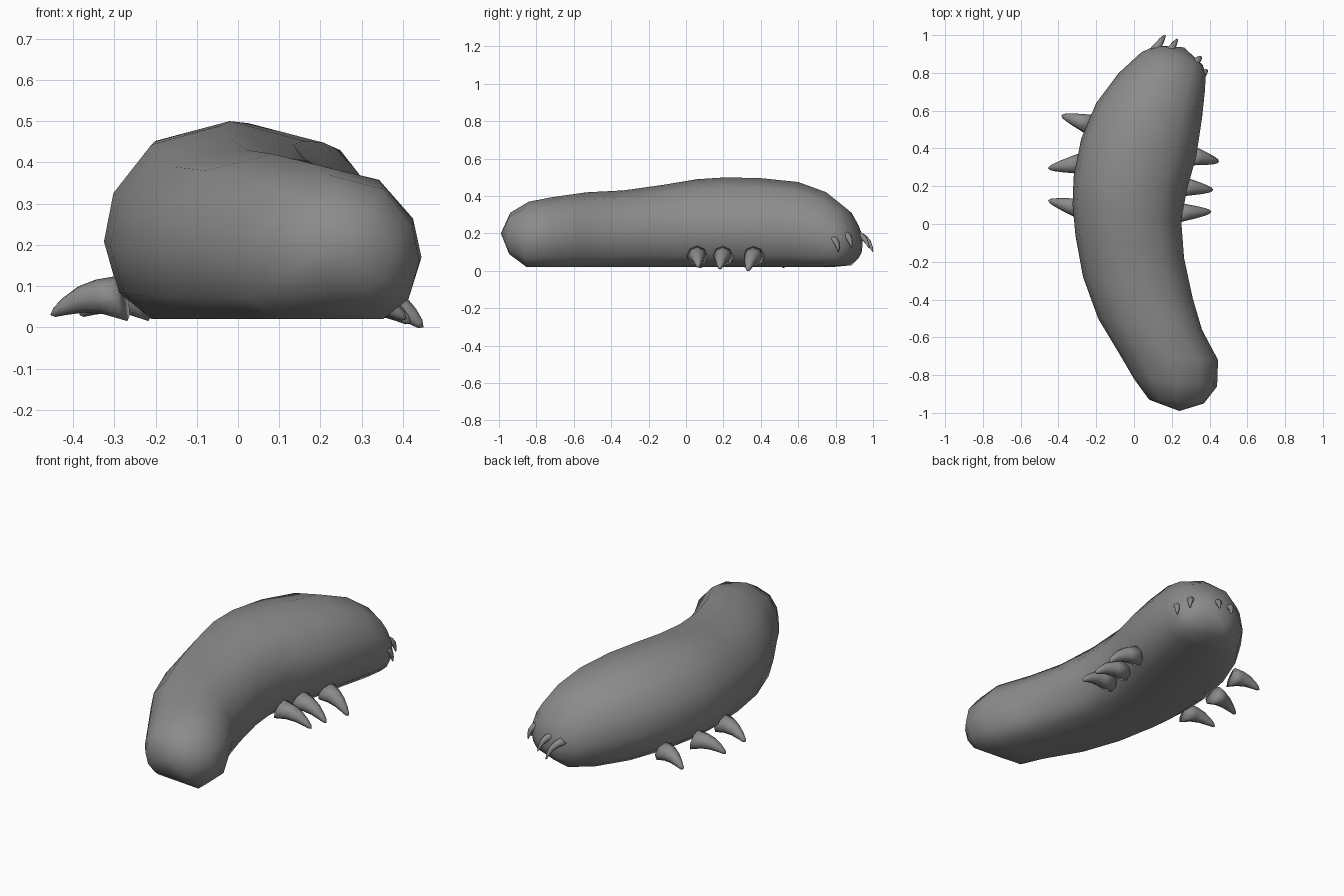
import bpy, bmesh, math
from mathutils import Vector

if "Cube" in bpy.data.objects:
    bpy.data.objects.remove(bpy.data.objects["Cube"], do_unlink=True)

grey = bpy.data.materials.new("grub_grey")
grey.use_nodes = True
GREY = (0.26, 0.26, 0.26, 1)
grey.diffuse_color = GREY
grey.node_tree.nodes["Principled BSDF"].inputs["Base Color"].default_value = GREY


def loft(name, rings, start, end):
    """Skin closed rings of points, closing both ends on a pole."""
    bm = bmesh.new()
    loops = [[bm.verts.new(p) for p in ring] for ring in rings]
    n = len(loops[0])
    for a, b in zip(loops, loops[1:]):
        for i in range(n):
            j = (i + 1) % n
            bm.faces.new((a[i], a[j], b[j], b[i]))
    for loop, pole in ((loops[0], start), (loops[-1], end)):
        tip = bm.verts.new(pole)
        for i in range(n):
            bm.faces.new((loop[i], loop[(i + 1) % n], tip))
    bmesh.ops.recalc_face_normals(bm, faces=bm.faces)
    for f in bm.faces:
        f.smooth = True
    mesh = bpy.data.meshes.new(name)
    bm.to_mesh(mesh)
    bm.free()
    mesh.materials.append(grey)
    obj = bpy.data.objects.new(name, mesh)
    bpy.context.collection.objects.link(obj)
    return obj


# Body: flat-bellied section swept along a bent spine
half = [(0, 0), (.6, 0), (.88, .14), (1, .4), (.92, .65), (.6, .9), (0, 1)]
section = half + [(-u, v) for u, v in half[-2:0:-1]]

# Each station: left x, y, right x, y, bottom z, top z
stations = [
    (.08, -.93, .37, -.95, .09, .31),
    (.00, -.82, .44, -.86, .02, .37),
    (-.07, -.70, .445, -.72, .02, .395),
    (-.19, -.50, .36, -.56, .02, .42),
    (-.27, -.28, .31, -.39, .02, .43),
    (-.31, -.06, .265, -.18, .02, .46),
    (-.325, .10, .25, .02, .02, .49),
    (-.32, .25, .28, .18, .02, .50),
    (-.28, .45, .33, .36, .02, .495),
    (-.20, .64, .36, .56, .02, .475),
    (-.08, .80, .375, .70, .02, .42),
    (.04, .91, .38, .79, .03, .34),
    (.12, .945, .365, .84, .07, .26),
]
rings = []
for lx, ly, rx, ry, zb, zt in stations:
    a, b = Vector((lx, ly, 0)), Vector((rx, ry, 0))
    rings.append([(a + b) / 2 + (b - a) / 2 * u + Vector((0, 0, zb + (zt - zb) * v))
                  for u, v in section])
loft("body", rings, (.24, -.99, .2), (.265, .935, .16))


def claw(name, base, tip, radius, arch):
    """Tapered hooked spike that arches upward, then drops to its tip."""
    base, tip = Vector(base), Vector(tip)
    side = (tip - base).cross(Vector((0, 0, 1))).normalized()
    up = side.cross(tip - base).normalized()
    spike = []
    for t, w in ((0, 1.25), (.3, .95), (.55, .72), (.8, .45), (.94, .25)):
        c = base.lerp(tip, t) + up * arch * math.sin(math.pi * t)
        spike.append([c + (side * math.cos(k * math.tau / 8) + up * math.sin(k * math.tau / 8))
                      * radius * w for k in range(8)])
    return loft(name, spike, base, tip)


# Three stubby legs per side
right_legs = [((-.23, .525, .07), (-.385, .575, .03)),
              ((-.28, .32, .07), (-.455, .295, .03)),
              ((-.28, .08, .07), (-.455, .125, .03))]
left_legs = [((.29, .365, .08), (.45, .33, 0)),
             ((.24, .2, .08), (.42, .18, .01)),
             ((.22, .06, .08), (.41, .065, .02))]
for label, legs in (("right", right_legs), ("left", left_legs)):
    for i, (base, tip) in enumerate(legs):
        claw(f"{label}_leg_{i + 1}", base, tip, .045, .02)

# Two pairs of little hooked mouthparts
hooks = [((.11, .92, .19), (.165, 1.0, .10)),
         ((.18, .90, .20), (.23, .98, .12)),
         ((.31, .84, .20), (.355, .885, .12)),
         ((.345, .77, .18), (.385, .815, .10))]
for i, (base, tip) in enumerate(hooks):
    claw(f"mouth_hook_{i + 1}", base, tip, .02, .02)
